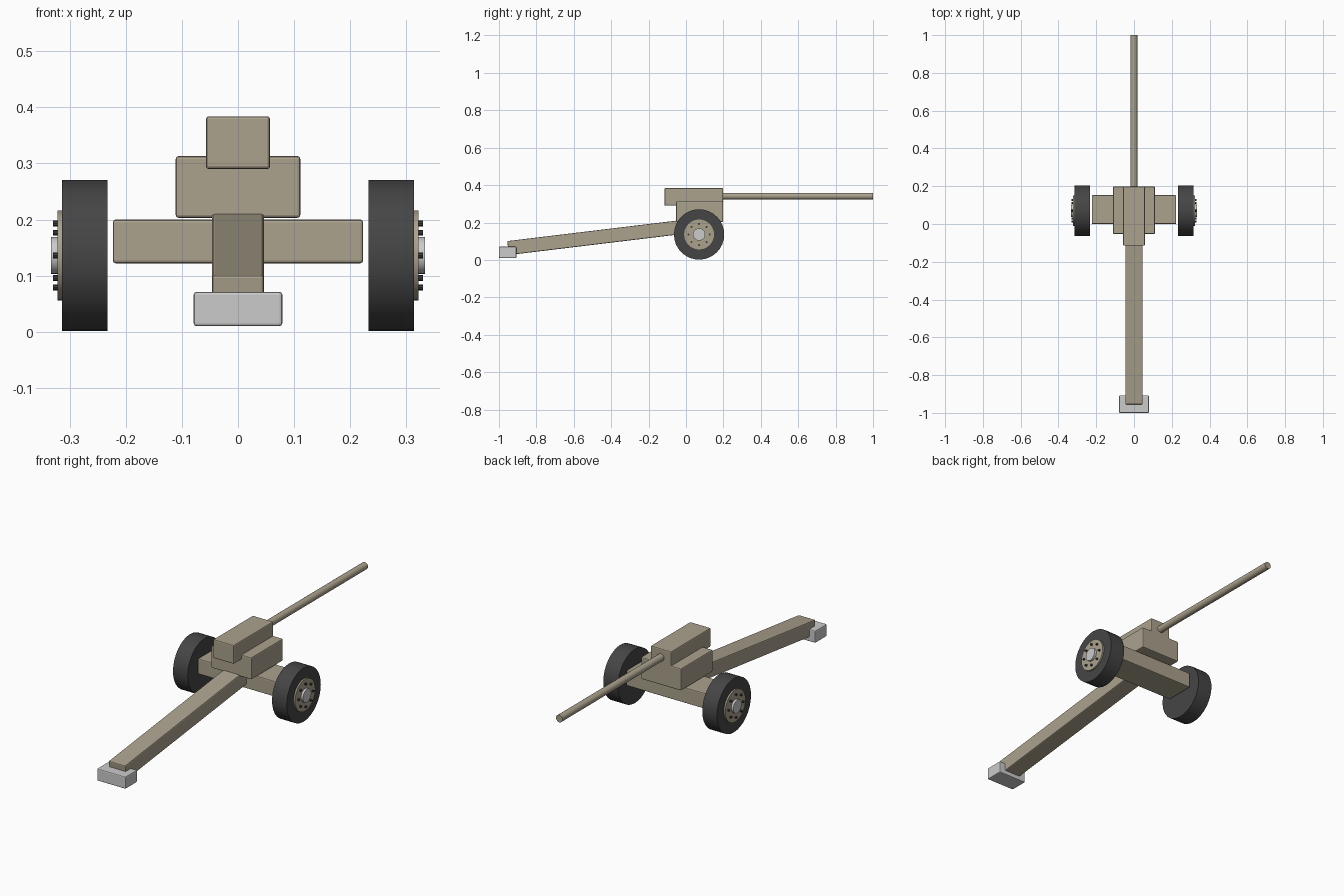
import bpy
from math import radians, pi, sin, cos

if "Cube" in bpy.data.objects:
    bpy.data.objects.remove(bpy.data.objects["Cube"])


def material(name, rgb):
    m = bpy.data.materials.new(name)
    m.diffuse_color = (*rgb, 1)
    m.use_nodes = True
    m.node_tree.nodes["Principled BSDF"].inputs["Base Color"].default_value = m.diffuse_color
    return m


TAN = material("tan_paint", (0.41, 0.36, 0.27))
RUBBER = material("rubber", (0.06, 0.06, 0.06))
DARK = material("dark_steel", (0.05, 0.05, 0.05))


def finish(name, mat):
    o = bpy.context.object
    o.name = name
    if mat:
        o.data.materials.append(mat)
    return o


def box(name, lo, hi, mat, tilt=0):
    """Bevelled box between two corners, optionally tilted about x."""
    centre = [(a + b) / 2 for a, b in zip(lo, hi)]
    bpy.ops.mesh.primitive_cube_add(size=1, location=centre)
    o = finish(name, mat)
    o.scale = [b - a for a, b in zip(lo, hi)]
    bpy.ops.object.transform_apply(location=False, rotation=False, scale=True)
    o.rotation_euler.x = tilt
    bev = o.modifiers.new("edge_bevel", 'BEVEL')
    bev.width = 0.005
    bev.segments = 2
    return o


def cyl(name, r, start, end, mat, axis='x', a=0, b=0, sides=32):
    """Cylinder from start to end along x (at y=a, z=b) or y (at x=a, z=b)."""
    mid = (start + end) / 2
    loc, rot = ((mid, a, b), (0, pi / 2, 0)) if axis == 'x' else ((a, mid, b), (pi / 2, 0, 0))
    bpy.ops.mesh.primitive_cylinder_add(vertices=sides, radius=r, depth=abs(end - start),
                                        location=loc, rotation=rot)
    o = finish(name, mat)
    bpy.ops.object.shade_smooth_by_angle(angle=radians(35))
    return o


# Carriage: axle beam, cradle, breech
box("axle_beam", (-0.223, 0.0, 0.122), (0.223, 0.153, 0.2), TAN)
box("cradle", (-0.111, -0.053, 0.203), (0.111, 0.198, 0.313), TAN)
box("breech", (-0.057, -0.115, 0.29), (0.057, 0.198, 0.384), TAN)

# Barrel
cyl("barrel", 0.018, 0.15, 1.0, TAN, 'y', 0, 0.341, 24)

# Sloping trail and its ground spade
box("trail", (-0.046, -0.955, 0.1185), (0.046, 0.055, 0.1935), TAN, radians(6.9)).location.z = 0.124
box("trail_spade", (-0.079, -1.0, 0.01), (0.079, -0.907, 0.071), None)

# Wheels with hub plate, cap and ring of bolts
WY, WZ = 0.07, 0.136
for side, s in (("left", -1), ("right", 1)):
    cyl(f"tyre_{side}", 0.1345, s * 0.233, s * 0.314, RUBBER, 'x', WY, WZ)
    cyl(f"hub_plate_{side}", 0.08, s * 0.29, s * 0.322, TAN, 'x', WY, WZ)
    cyl(f"hub_cap_{side}", 0.033, s * 0.30, s * 0.333, None, 'x', WY, WZ, 24)
    for i in range(8):
        t = i * pi / 4
        cyl(f"wheel_bolt_{side}_{i + 1}", 0.0055, s * 0.31, s * 0.330, DARK, 'x',
            WY + 0.057 * cos(t), WZ + 0.057 * sin(t), 10)
